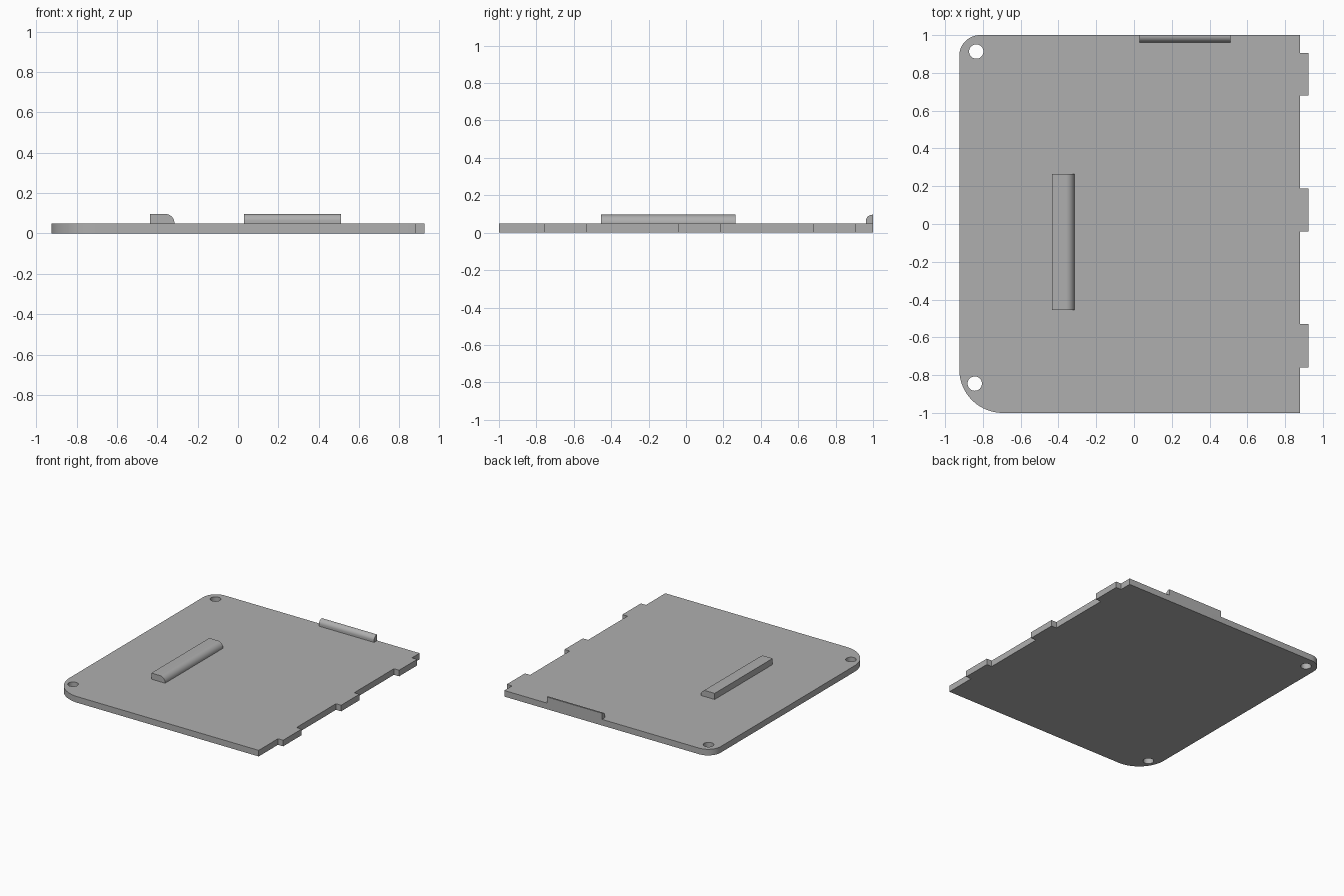
import bpy, bmesh, math
from mathutils import Vector

cube = bpy.data.objects.get("Cube")
if cube:
    bpy.data.objects.remove(cube, do_unlink=True)

grey = bpy.data.materials.new("plain_grey")
grey.use_nodes = True
colour = (0.43, 0.43, 0.43, 1)
grey.diffuse_color = colour
grey.node_tree.nodes["Principled BSDF"].inputs["Base Color"].default_value = colour

THICK, TOP = 0.048, 0.096
LEFT, EDGE, TAB = -0.925, 0.88, 0.925


def arc(cx, cy, r, start, end, steps=24):
    """Points on an arc, angles in degrees."""
    angles = [math.radians(start + (end - start) * i / steps) for i in range(steps + 1)]
    return [(cx + r * math.cos(a), cy + r * math.sin(a)) for a in angles]


def prism(name, outline, depth):
    """Extrude a closed outline along the depth vector."""
    bm = bmesh.new()
    base = bm.faces.new([bm.verts.new(p) for p in outline])
    cap = bmesh.ops.extrude_face_region(bm, geom=[base], use_keep_orig=True)["geom"]
    bmesh.ops.translate(bm, vec=Vector(depth),
                        verts=[v for v in cap if isinstance(v, bmesh.types.BMVert)])
    bmesh.ops.recalc_face_normals(bm, faces=bm.faces)
    mesh = bpy.data.meshes.new(name)
    bm.to_mesh(mesh)
    bm.free()
    mesh.materials.append(grey)
    obj = bpy.data.objects.new(name, mesh)
    bpy.context.collection.objects.link(obj)
    return obj


def smooth(obj):
    bpy.ops.object.select_all(action="DESELECT")
    obj.select_set(True)
    bpy.context.view_layer.objects.active = obj
    bpy.ops.object.shade_smooth_by_angle(angle=math.radians(30))


# Panel outline: straight front, tabbed side, two rounded corners
outline = [(EDGE, -1)]
for low, high in ((-0.76, -0.53), (-0.04, 0.187), (0.68, 0.905)):
    outline += [(EDGE, low), (TAB, low), (TAB, high), (EDGE, high)]
outline.append((EDGE, 1))
outline += arc(LEFT + 0.11, 1 - 0.11, 0.11, 90, 180)
outline += arc(LEFT + 0.23, -1 + 0.23, 0.23, 180, 270)
panel = prism("panel", [(x, y, 0) for x, y in outline], (0, 0, THICK))

# Screw holes
for i, (x, y) in enumerate(((-0.835, 0.913), (-0.843, -0.845))):
    ring = arc(x, y, 0.038, 0, 360, 32)[:-1]
    cutter = prism(f"hole_cutter_{i}", [(px, py, -0.05) for px, py in ring], (0, 0, 0.2))
    cut = panel.modifiers.new("hole", "BOOLEAN")
    cut.object = cutter
    cut.solver = "EXACT"
    bpy.context.view_layer.objects.active = panel
    bpy.ops.object.modifier_apply(modifier=cut.name)
    bpy.data.objects.remove(cutter, do_unlink=True)
smooth(panel)

# Grip rib, rounded along its inner top edge
r = 0.045
section = [(-0.435, THICK), (-0.315, THICK)] + arc(-0.315 - r, TOP - r, r, 0, 90, 12)
section.append((-0.435, TOP))
smooth(prism("grip_rib", [(x, -0.455, z) for x, z in section], (0, 0.72, 0)))

# Back lip, flush with the back edge and rounded toward the front
r = 0.034
section = [(1, THICK), (1, TOP)] + arc(0.962 + r, TOP - r, r, 90, 180, 12)
section.append((0.962, THICK))
smooth(prism("back_lip", [(0.03, y, z) for y, z in section], (0.48, 0, 0)))
